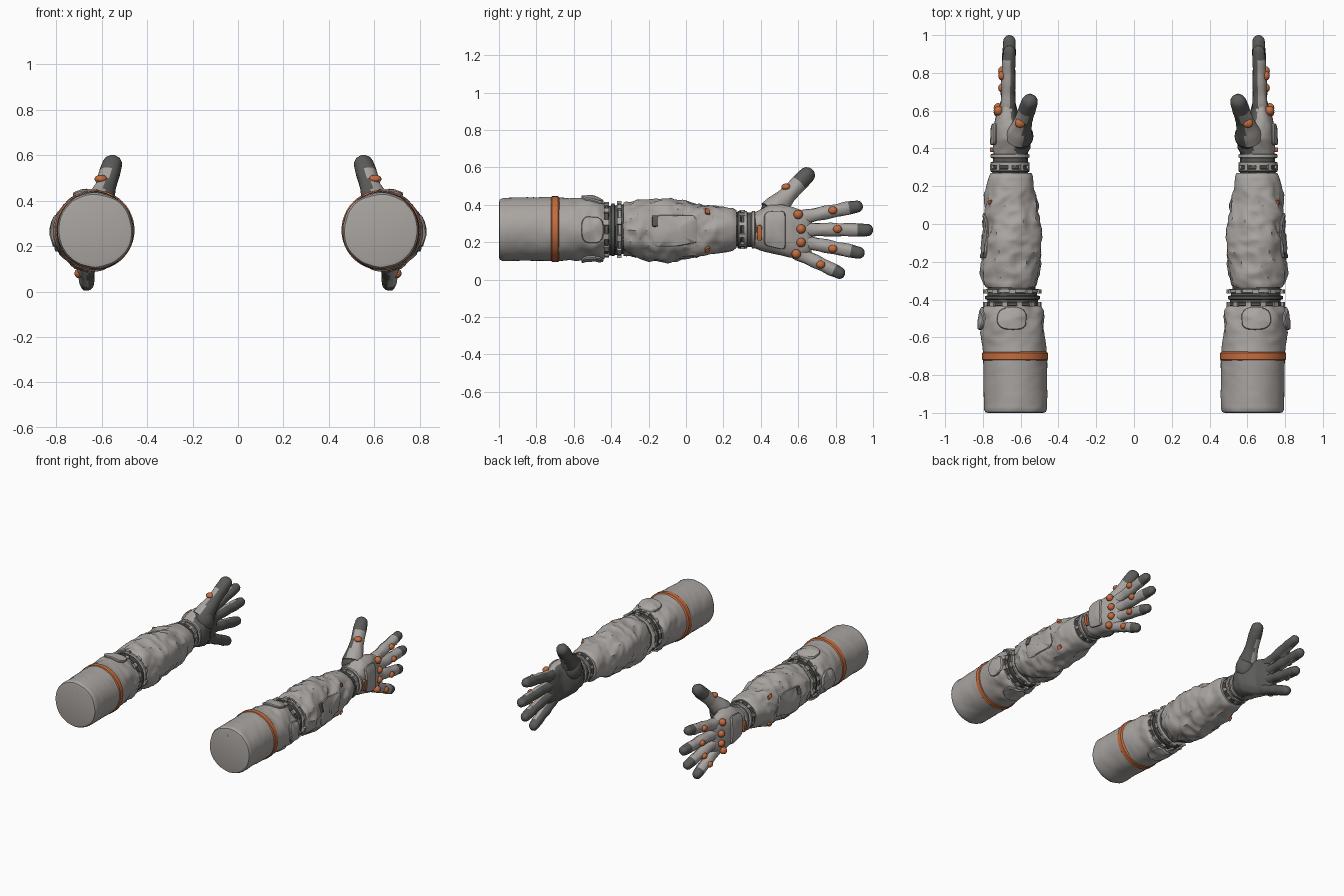
import bpy, bmesh, math
from math import pi, sin, cos
from mathutils import Vector, Matrix, noise

if "Cube" in bpy.data.objects:
    bpy.data.objects.remove(bpy.data.objects["Cube"])


def material(name, rgb):
    m = bpy.data.materials.new(name)
    m.use_nodes = True
    m.diffuse_color = (*rgb, 1)
    m.node_tree.nodes["Principled BSDF"].inputs["Base Color"].default_value = (*rgb, 1)
    return m


CLOTH = material("warm grey cloth", (0.40, 0.375, 0.355))
RUBBER = material("dark grey rubber", (0.105, 0.105, 0.1))
ORANGE = material("orange trim", (0.56, 0.15, 0.05))


def finish(name, bm, mats, rule=None, angle=35):
    """Turn a bmesh of the left arm into an object mirrored to the right arm."""
    bmesh.ops.recalc_face_normals(bm, faces=bm.faces)
    bm.normal_update()
    if rule:
        for f in bm.faces:
            f.material_index = rule(f.calc_center_median(), f.normal)
    me = bpy.data.meshes.new(name)
    bm.to_mesh(me)
    bm.free()
    for m in mats:
        me.materials.append(m)
    ob = bpy.data.objects.new(name, me)
    bpy.context.collection.objects.link(ob)
    bpy.ops.object.select_all(action='DESELECT')
    ob.select_set(True)
    bpy.context.view_layer.objects.active = ob
    bpy.ops.object.shade_smooth_by_angle(angle=math.radians(angle))
    ob.modifiers.new("Mirror", 'MIRROR').use_mirror_merge = False
    return ob


def surface(stations, fold=0, power=1):
    """Point on a limb along y; each station is y, x, z, x radius, z radius."""
    def point(y, a):
        y0 = min(max(y, stations[0][0]), stations[-1][0])
        for s, e in zip(stations, stations[1:]):
            if y0 <= e[0]:
                break
        t = (y0 - s[0]) / (e[0] - s[0])
        x, z, rx, rz = (p + (q - p) * t for p, q in zip(s[1:], e[1:]))
        c, n = cos(a), sin(a)
        amp = fold(y) if callable(fold) else fold
        if amp:
            v = Vector((c * 1.3, y * 9 + c * .8, n * 1.3))
            d = amp * (noise.noise(v) + 1.0 * (.3 - abs(noise.noise(v * 1.7 + Vector((3, 1, 7))))))
            rx, rz = rx + d, rz + d
        return Vector((x + rx * math.copysign(abs(c) ** power, c), y,
                       z + rz * math.copysign(abs(n) ** power, n)))
    return point


def limb(name, stations, mats, rule=None, fold=0, power=1, segs=48, step=.012,
         matrix=Matrix(), angle=35):
    point = surface(stations, fold, power)
    ys = []
    for s, e in zip(stations, stations[1:]):
        n = max(1, round((e[0] - s[0]) / step))
        ys += [s[0] + (e[0] - s[0]) * i / n for i in range(n)]
    ys.append(stations[-1][0])
    bm = bmesh.new()
    rings = [[bm.verts.new(matrix @ point(y, 2 * pi * k / segs)) for k in range(segs)] for y in ys]
    for r, q in zip(rings, rings[1:]):
        for k in range(segs):
            j = (k + 1) % segs
            bm.faces.new((r[k], r[j], q[j], q[k]))
    bm.faces.new(rings[0])
    bm.faces.new(rings[-1])
    finish(name, bm, mats, rule, angle)
    return point


def patch(name, point, cy, ca, hy, ha, mat, height=.012, power=.5):
    """Rounded raised pad that follows a limb surface."""
    bm = bmesh.new()
    segs, levels = 32, ((1, -.006), (1, .6), (.93, 1), (.6, 1), (.25, 1))
    rings = []
    for size, up in levels:
        ring = []
        for k in range(segs):
            c, s = cos(2 * pi * k / segs), sin(2 * pi * k / segs)
            y = cy + hy * size * math.copysign(abs(c) ** power, c)
            a = ca + ha * size * math.copysign(abs(s) ** power, s)
            ring.append(bm.verts.new(point(y, a) + Vector((cos(a), 0, sin(a))) * height * up))
        rings.append(ring)
    for r, q in zip(rings, rings[1:]):
        for k in range(segs):
            j = (k + 1) % segs
            bm.faces.new((r[k], r[j], q[j], q[k]))
    bm.faces.new(rings[-1])
    finish(name, bm, [mat])


def ball(name, pos, size, mat):
    bm = bmesh.new()
    bmesh.ops.create_uvsphere(bm, u_segments=16, v_segments=10, radius=1,
                              matrix=Matrix.Translation(pos) @ Matrix.Diagonal((*size, 1)))
    finish(name, bm, [mat], angle=60)


def collar(name, y, x, z, rx, rz, half, mat):
    limb(name, [(y - half, x, z, rx - .012, rz - .012), (y - half * .6, x, z, rx, rz),
                (y + half * .6, x, z, rx, rz), (y + half, x, z, rx - .012, rz - .012)], [mat])


def lugs(name, y, x, z, rx, rz, count, size, mat):
    bm = bmesh.new()
    for k in range(count):
        a = 2 * pi * (k + .5) / count
        bmesh.ops.create_cube(bm, size=1, matrix=Matrix.Translation(
            (x + rx * cos(a), y, z + rz * sin(a))) @ Matrix.Rotation(-a, 4, 'Y') @ Matrix.Diagonal((*size, 1)))
    finish(name, bm, [mat])


# Upper sleeve with its closed shoulder end and orange band
upper = limb("upper_sleeve", [
    (-1, .627, .268, .145, .145), (-.996, .627, .268, .16, .16), (-.98, .627, .268, .167, .168),
    (-.72, .63, .27, .168, .17), (-.6, .637, .27, .166, .166), (-.52, .645, .268, .166, .158),
    (-.46, .645, .266, .163, .15), (-.435, .645, .266, .145, .14)], [CLOTH],
    fold=lambda y: .004 + .016 * min(1, max(0, (y + .68) * 5)))
collar("sleeve_band", -.7, .63, .27, .175, .176, .027, ORANGE)
limb("shoulder_port", [(-1.0, .63, .372, .026, .026), (-.995, .63, .372, .026, .026)], [RUBBER],
     power=.5, segs=16)

# Tongue shaped pads above the elbow
for label, ang in (("outer", 0), ("top", pi / 2), ("lower", -pi / 2)):
    patch(label + "_elbow_pad", upper, -.5, ang, .06, .45, CLOTH, .014, .7)

# Elbow joint
limb("elbow_joint", [(-.47, .643, .267, .13, .13), (-.33, .645, .267, .128, .128)], [RUBBER], fold=.01)
for i, y in enumerate((-.425, -.39, -.355)):
    collar("elbow_ring_%d" % (i + 1), y, .643, .267, .146, .14, .012, CLOTH if i == 2 else RUBBER)
lugs("elbow_lugs", -.357, .645, .267, .148, .142, 10, (.02, .022, .035), CLOTH)
lugs("elbow_clips", -.425, .645, .267, .146, .139, 12, (.02, .026, .03), CLOTH)

# Forearm sleeve with deep folds
fore = limb("forearm_sleeve", [
    (-.335, .645, .267, .13, .13), (-.32, .645, .267, .142, .138), (-.27, .648, .262, .153, .152),
    (-.2, .65, .262, .16, .158), (-.08, .65, .266, .156, .16), (.02, .65, .266, .146, .148),
    (.12, .653, .266, .135, .136), (.2, .655, .266, .124, .124), (.25, .65, .268, .118, .115),
    (.27, .65, .268, .108, .1)], [CLOTH],
    fold=lambda y: .024 * min(1, max(.25, (.3 - y) * 5)))
patch("forearm_panel", fore, -.06, 0, .12, .55, CLOTH, .01, .3)
patch("forearm_strap", fore, -.165, .32, .016, .2, RUBBER, .014, .4)
for label, ang in (("upper", .72), ("lower", -.78)):
    patch(label + "_forearm_tab", fore, .115, ang, .013, .09, ORANGE, .012)

# Wrist joint
limb("wrist_joint", [(.25, .655, .267, .094, .092), (.4, .655, .267, .09, .094)], [RUBBER], fold=.006)
for i, y in enumerate((.285, .318, .36)):
    collar("wrist_ring_%d" % (i + 1), y, .657, .267, .104, .1, .012, RUBBER if i == 0 else CLOTH)
lugs("wrist_lugs", .3, .657, .267, .1, .097, 10, (.014, .03, .02), CLOTH)


# Glove body: grey back, dark palm
def palm_side(c, n):
    return 1 if n.x < -.2 else 0


hand = limb("glove_palm", [
    (.36, .658, .266, .084, .092), (.4, .65, .266, .098, .108), (.45, .648, .272, .1, .128),
    (.51, .66, .265, .085, .138), (.56, .67, .255, .062, .138), (.62, .67, .245, .047, .13),
    (.65, .668, .243, .038, .118), (.67, .667, .243, .02, .1)], [CLOTH, RUBBER], palm_side,
    fold=.006, power=.85)
patch("hand_back_panel", hand, .475, 0, .058, .72, CLOTH, .014, .3)
patch("hand_back_tab", hand, .393, -.15, .013, .32, ORANGE, .016, .4)
ball("thumb_pad", (.6, .465, .345), (.068, .07, .085), RUBBER)


def digit(name, base, tip, radii, dark_from):
    """Finger running from base to tip with a rounded dark end."""
    base, d = Vector(base), Vector(tip) - Vector(base)
    length, r = d.length, radii[-1]
    body = length - r
    st = [(body * i / (len(radii) - 1), 0, 0, q, q) for i, q in enumerate(radii)]
    st += [(body + r * sin(t), 0, 0, r * cos(t), r * cos(t)) for t in (.35, .7, 1.05, 1.3, 1.5)]
    axis = d.normalized()

    def rule(c, n):
        return 1 if (c - base).dot(axis) > dark_from * length or n.x < -.2 else 0
    limb(name, st, [CLOTH, RUBBER], rule, .003, segs=24, step=.014, angle=50,
         matrix=Matrix.Translation(base) @ d.to_track_quat('Y', 'Z').to_matrix().to_4x4())


# Fingers, each with two orange knuckle studs
fingers = {
    "index": ((.668, .58, .325), (.66, .945, .397), (.6, .348), (.785, .37)),
    "middle": ((.668, .58, .268), (.66, 1.0, .265), (.615, .27), (.81, .27)),
    "ring": ((.668, .58, .212), (.66, .955, .138), (.615, .198), (.785, .165)),
    "little": ((.668, .56, .16), (.665, .848, .022), (.59, .137), (.72, .08)),
}
for label, (base, tip, low, high) in fingers.items():
    digit(label + "_finger", base, tip, (.036, .04, .035, .038, .034, .036, .032), .8)
    ball(label + "_knuckle_stud", (.718, *low), (.025, .025, .025), ORANGE)
    ball(label + "_joint_stud", (.7, *high), (.019, .024, .021), ORANGE)

# Thumb with its orange stud
digit("thumb", (.615, .455, .36), (.543, .675, .588), (.068, .064, .053, .045, .045, .046, .043), .66)
patch_pos = (.603, .535, .495)
ball("thumb_stud", patch_pos, (.028, .026, .018), ORANGE)
